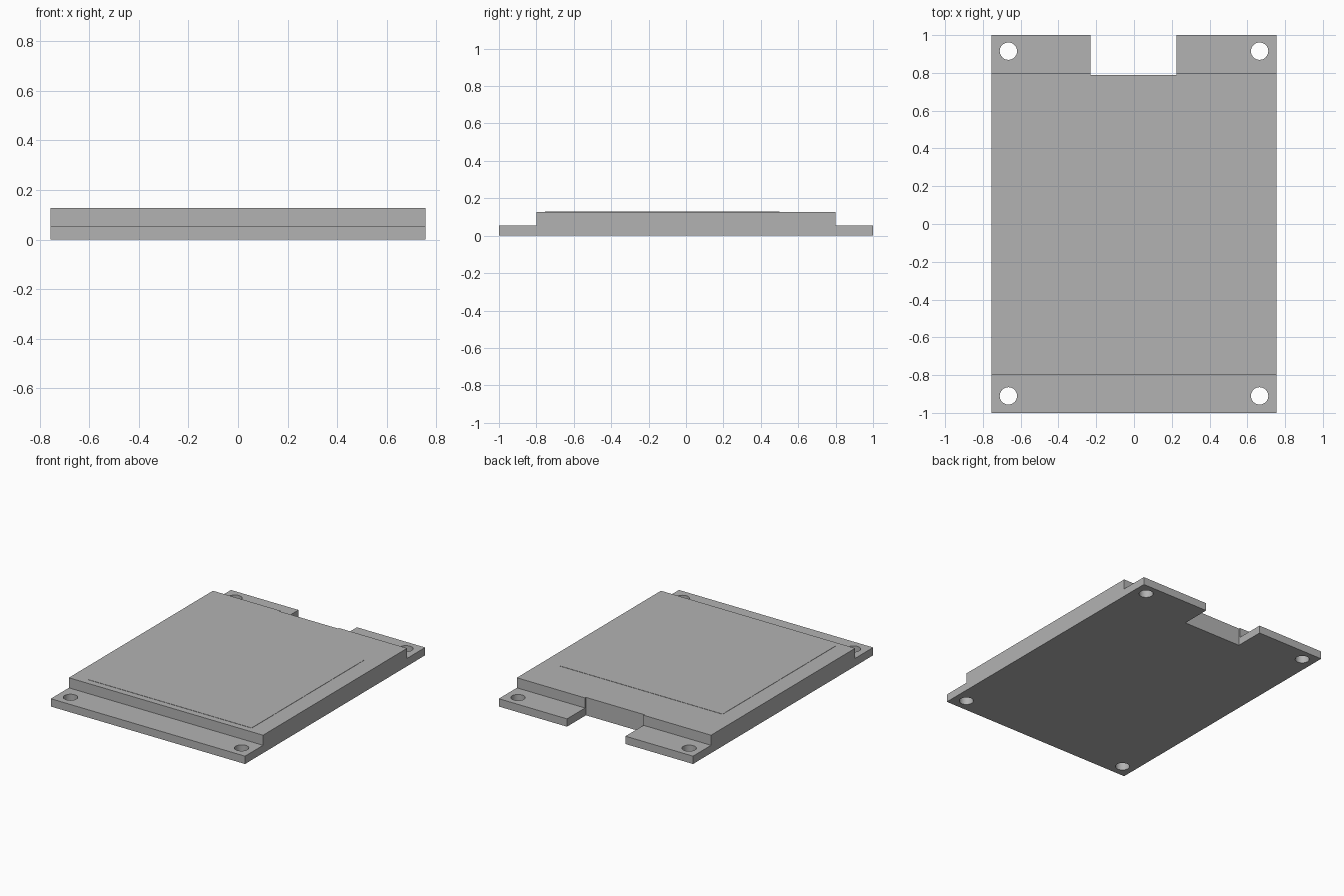
import bpy

cube = bpy.data.objects.get("Cube")
if cube:
    bpy.data.objects.remove(cube, do_unlink=True)

grey = bpy.data.materials.new("plain grey")
grey.use_nodes = True
colour = (0.45, 0.45, 0.45, 1)
grey.diffuse_color = colour
grey.node_tree.nodes["Principled BSDF"].inputs["Base Color"].default_value = colour


def finish(name, points, faces):
    mesh = bpy.data.meshes.new(name)
    mesh.from_pydata(points, [], faces)
    mesh.materials.append(grey)
    obj = bpy.data.objects.new(name, mesh)
    bpy.context.collection.objects.link(obj)
    return obj


def prism(name, profile, x0, x1):
    """Extrude a (y, z) profile along x."""
    n = len(profile)
    points = [(x, y, z) for x in (x0, x1) for y, z in profile]
    sides = [(i, i + n, (i + 1) % n + n, (i + 1) % n) for i in range(n)]
    return finish(name, points, [tuple(range(n)), tuple(reversed(range(n, 2 * n)))] + sides)


def cut(obj, cutter):
    cutter.hide_render = True
    cutter.hide_viewport = True
    cutter.display_type = 'WIRE'
    mod = obj.modifiers.new("cut", 'BOOLEAN')
    mod.operation = 'DIFFERENCE'
    mod.solver = 'EXACT'
    mod.object = cutter


def box(name, x0, x1, y0, y1, z0, z1):
    return prism(name, [(y0, z0), (y0, z1), (y1, z1), (y1, z0)], x0, x1)


# Stepped slab: thick body with a thin mounting ledge at each end
TOP, LEDGE = 0.126, 0.055
half = [(-1, 0), (-1, LEDGE), (-0.8, LEDGE), (-0.8, TOP)]
body = prism("stepped_body", half + [(-y, z) for y, z in reversed(half)], -0.755, 0.755)

# Connector notch through the back edge
cut(body, box("notch_cutter", -0.23, 0.225, 0.79, 1.2, -0.1, 0.3))

# Four screw holes through the ledges
for x in (-0.665, 0.665):
    for y in (-0.91, 0.915):
        bpy.ops.mesh.primitive_cylinder_add(vertices=32, radius=0.046, depth=0.4, location=(x, y, 0))
        cutter = bpy.context.object
        cutter.name = "screw_hole_cutter"
        cut(body, cutter)

bpy.context.view_layer.objects.active = body
bpy.ops.object.select_all(action='DESELECT')
body.select_set(True)
for mod in list(body.modifiers):
    bpy.ops.object.modifier_apply(modifier=mod.name)
bpy.ops.object.shade_smooth_by_angle()

# Remove the used cutters
for obj in list(bpy.data.objects):
    if "cutter" in obj.name:
        bpy.data.objects.remove(obj, do_unlink=True)

# Thin display panel on the top face
box("display_panel", -0.635, 0.635, -0.755, 0.5, TOP - 0.004, TOP + 0.002)
